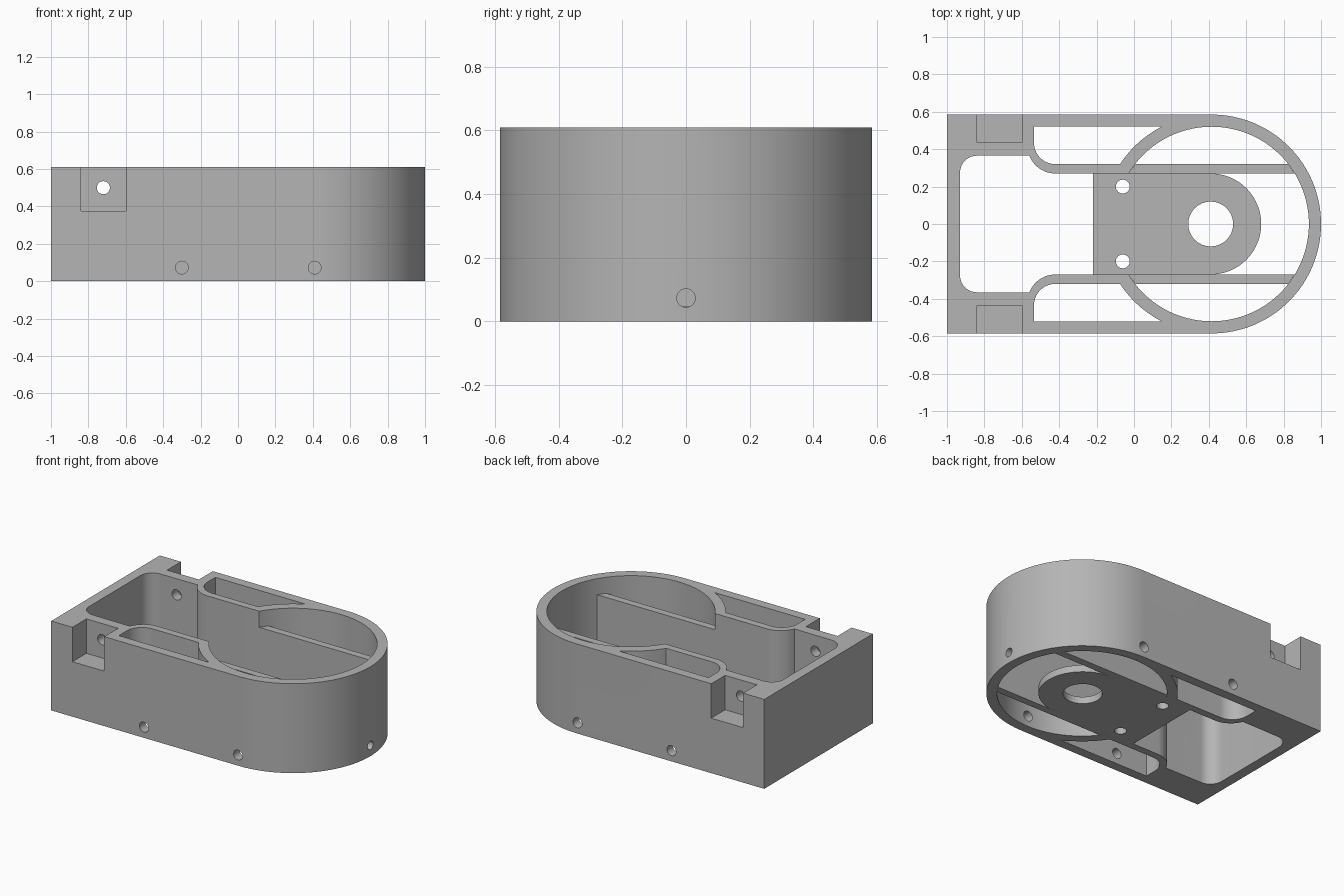
import bpy, bmesh
from math import sin, cos, pi, sqrt, radians, atan2

if "Cube" in bpy.data.objects:
    bpy.data.objects.remove(bpy.data.objects["Cube"], do_unlink=True)

# One plain grey for the whole housing
grey = bpy.data.materials.new("plain grey")
grey.use_nodes = True
COLOUR = (0.46, 0.46, 0.46, 1)
grey.diffuse_color = COLOUR
grey.node_tree.nodes["Principled BSDF"].inputs["Base Color"].default_value = COLOUR

HEIGHT = 0.61
HALF_W = 0.585        # half width and outer radius of the round end
BORE = 0.52           # radius of the round chamber
CX = 0.415            # centre of the round end
RIB_IN, RIB_OUT = 0.27, 0.32


def arc(cx, cy, r, a0, a1, n=16):
    """Points along an arc, angles in radians."""
    steps = [a0 + (a1 - a0) * i / n for i in range(n + 1)]
    return [(cx + r * cos(a), cy + r * sin(a)) for a in steps]


def mirror_y(points):
    return [(x, -y) for x, y in reversed(points)]


def prism(name, outline, z0, z1):
    """Extrude a flat outline between two heights."""
    bm = bmesh.new()
    face = bm.faces.new([bm.verts.new((x, y, z0)) for x, y in outline])
    top = bmesh.ops.extrude_face_region(bm, geom=[face])["geom"]
    for v in top:
        if isinstance(v, bmesh.types.BMVert):
            v.co.z = z1
    bmesh.ops.recalc_face_normals(bm, faces=bm.faces)
    mesh = bpy.data.meshes.new(name)
    bm.to_mesh(mesh)
    bm.free()
    mesh.materials.append(grey)
    obj = bpy.data.objects.new(name, mesh)
    bpy.context.collection.objects.link(obj)
    return obj


def box(name, x0, x1, y0, y1, z0, z1):
    return prism(name, [(x0, y0), (x1, y0), (x1, y1), (x0, y1)], z0, z1)


def rod(x, y, z, r, length, rotation):
    """Round drill used as a cutter."""
    obj = prism("drill", arc(0, 0, r, 0, 2 * pi, 32)[:-1], -length / 2, length / 2)
    obj.location = (x, y, z)
    obj.rotation_euler = rotation
    return obj


def activate(obj):
    bpy.ops.object.select_all(action="DESELECT")
    obj.select_set(True)
    bpy.context.view_layer.objects.active = obj


def cut(target, cutter):
    """Subtract a cutter and throw it away."""
    cutter.hide_render = True
    bpy.context.view_layer.update()
    mod = target.modifiers.new("cut", "BOOLEAN")
    mod.operation, mod.solver, mod.object = "DIFFERENCE", "EXACT", cutter
    activate(target)
    bpy.ops.object.modifier_apply(modifier=mod.name)
    bpy.data.objects.remove(cutter, do_unlink=True)


def circle_x(r, y):
    """Half chord of a circle at height y."""
    return sqrt(r * r - y * y)


# Housing: square at one end, round at the other
outline = [(-1, HALF_W), (-1, -HALF_W)] + arc(CX, 0, HALF_W, -pi / 2, pi / 2, 64)
housing = prism("housing", outline, 0, HEIGHT)

# Round chamber
cut(housing, prism("bore", arc(CX, 0, BORE, 0, 2 * pi, 128)[:-1], -0.1, 0.8))

# Square chamber, narrowing through flared walls into the round one
flare = arc(-0.42, 0.42, 0.15, -pi / 2, -pi + 0.36)
half = [(0.3, RIB_IN)] + flare + arc(-0.84, 0.275, 0.09, pi / 2, pi)
cut(housing, prism("chamber", half + mirror_y(half), -0.1, 0.8))

# Side pockets between outer wall, flared wall and ring
a_top = pi - atan2(BORE, circle_x(HALF_W, BORE))
a_low = pi - atan2(RIB_OUT, circle_x(HALF_W, RIB_OUT))
pocket = ([(-0.535, BORE)] + arc(-0.42, 0.435, 0.115, pi, 1.5 * pi)
          + arc(CX, 0, HALF_W, a_low, a_top))
for shape in (pocket, mirror_y(pocket)):
    cut(housing, prism("pocket", shape, -0.1, 0.8))

# Corner notches and low wall holes on both sides
for s in (-1, 1):
    y0, y1 = sorted((s * 0.435, s * 0.7))
    cut(housing, box("notch", -0.84, -0.6, y0, y1, 0.375, 0.8))
    for x in (-0.3, 0.41):
        cut(housing, rod(x, s * 0.56, 0.073, 0.034, 0.24, (pi / 2, 0, 0)))

# Cross hole through the notches, and hole in the round end
cut(housing, rod(-0.72, 0, 0.5, 0.035, 2, (pi / 2, 0, 0)))
cut(housing, rod(0.97, 0, 0.073, 0.029, 0.24, (0, pi / 2, 0)))

# Lower ribs crossing the round chamber
xi, xo = circle_x(BORE, RIB_IN), circle_x(BORE, RIB_OUT)
rib = [(CX - xi, RIB_IN), (CX + xi, RIB_IN), (CX + xo, RIB_OUT), (CX - xo, RIB_OUT)]
prism("left_rib", rib, 0, 0.5)
prism("right_rib", mirror_y(rib), 0, 0.5)

# Base plate with round end, centre hole and two screw holes
plate = prism("base_plate", [(-0.22, RIB_IN), (-0.22, -RIB_IN)]
              + arc(0.41, 0, RIB_IN, -pi / 2, pi / 2, 48), 0, 0.047)
for x, y, r in ((0.41, 0, 0.12), (-0.06, 0.2, 0.037), (-0.06, -0.2, 0.037)):
    cut(plate, rod(x, y, 0, r, 0.3, (0, 0, 0)))

for obj in (housing, plate):
    activate(obj)
    bpy.ops.object.shade_smooth_by_angle(angle=radians(30))
